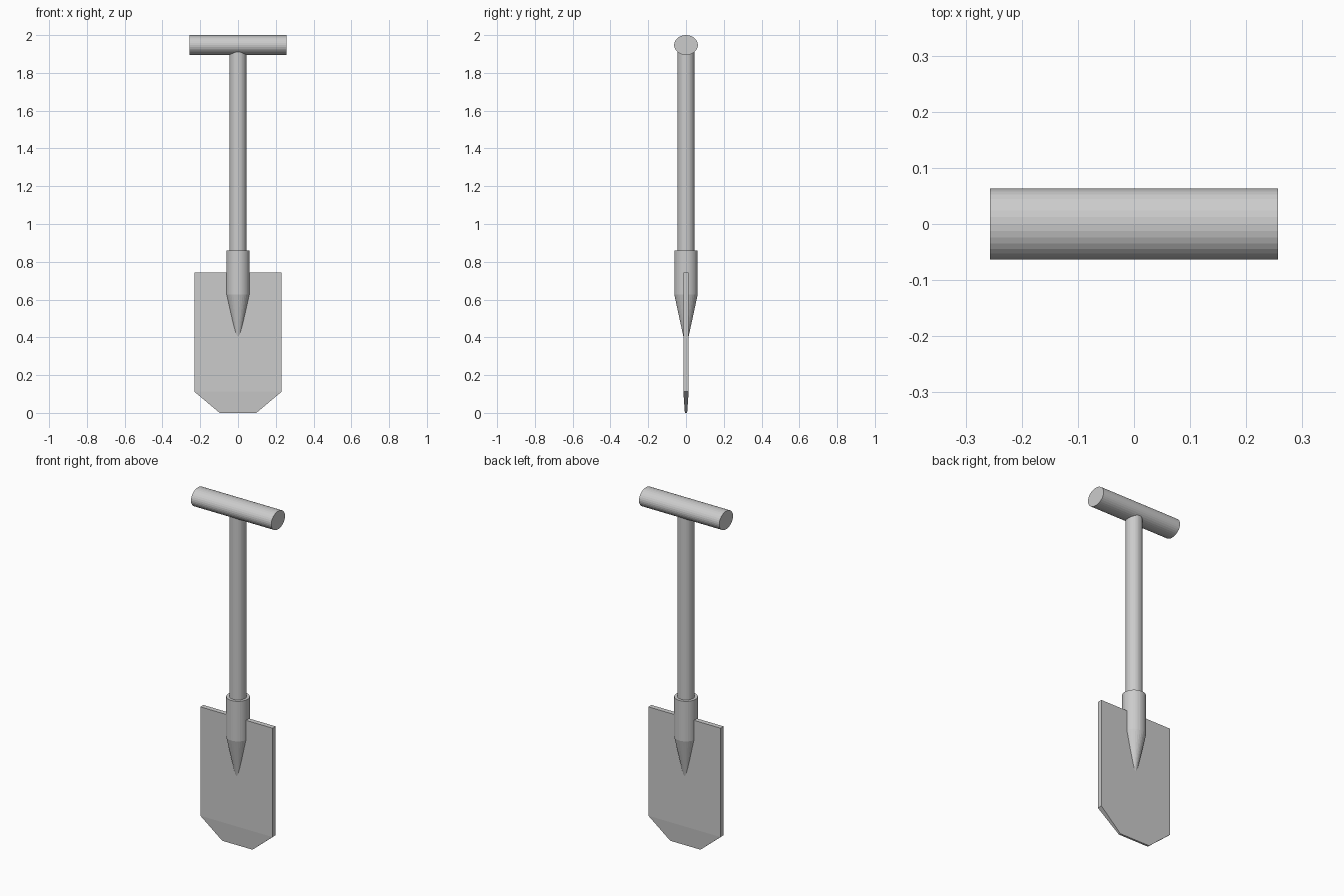
import bpy, bmesh
from math import cos, sin, pi

if "Cube" in bpy.data.objects:
    bpy.data.objects.remove(bpy.data.objects["Cube"])

SIDES = 32


def loft(name, rings):
    """Join matching rings of points into one capped solid."""
    bm = bmesh.new()
    loops = [[bm.verts.new(p) for p in ring] for ring in rings]
    n = len(loops[0])
    for a, b in zip(loops, loops[1:]):
        for i in range(n):
            j = (i + 1) % n
            bm.faces.new((a[i], a[j], b[j], b[i]))
    bm.faces.new(loops[0][::-1])
    bm.faces.new(loops[-1])
    bmesh.ops.recalc_face_normals(bm, faces=bm.faces)
    mesh = bpy.data.meshes.new(name)
    bm.to_mesh(mesh)
    bm.free()
    obj = bpy.data.objects.new(name, mesh)
    bpy.context.collection.objects.link(obj)
    return obj


def circle(r, z):
    return [(r * cos(2 * pi * i / SIDES), r * sin(2 * pi * i / SIDES), z)
            for i in range(SIDES)]


def grip_ring(x, ry=0.063, rz=0.0525, z=1.9475):
    return [(x, ry * cos(2 * pi * i / SIDES), z + rz * sin(2 * pi * i / SIDES))
            for i in range(SIDES)]


def slab(w, t, z):
    return [(-w, -t, z), (w, -t, z), (w, t, z), (-w, t, z)]


# Blade: flat plate narrowing and thinning to the cutting edge
loft("blade", [slab(0.097, 0.006, 0.0), slab(0.231, 0.014, 0.112),
               slab(0.231, 0.014, 0.742)])

# Socket: sleeve with a tapered end that sinks into the blade
loft("socket", [circle(0.013, 0.40), circle(0.062, 0.627), circle(0.062, 0.859)])

# Shaft running from inside the socket up into the grip
loft("shaft", [circle(0.045, 0.65), circle(0.045, 1.945)])

# Crosswise oval grip
loft("grip", [grip_ring(-0.257), grip_ring(0.257)])
